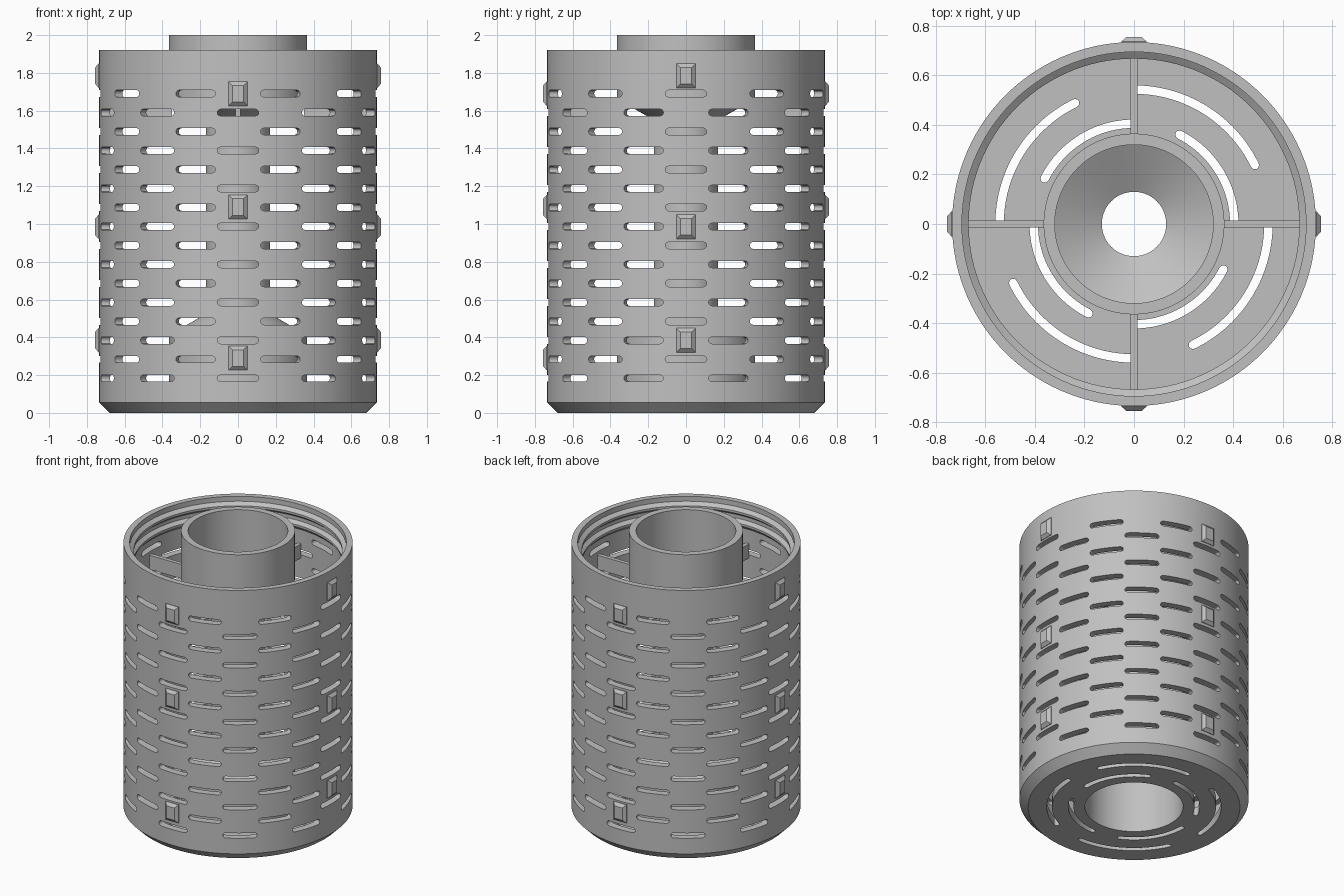
import bpy, bmesh, math
from mathutils import Matrix, Vector

cube = bpy.data.objects.get("Cube")
if cube:
    bpy.data.objects.remove(cube, do_unlink=True)

SEG = 120
WALL = 0.735

grey = bpy.data.materials.new("plain_grey")
grey.use_nodes = True
grey.diffuse_color = (0.53, 0.53, 0.53, 1)
grey.node_tree.nodes["Principled BSDF"].inputs["Base Color"].default_value = (0.53, 0.53, 0.53, 1)


def finish(name, bm):
    bmesh.ops.recalc_face_normals(bm, faces=bm.faces[:])
    mesh = bpy.data.meshes.new(name)
    bm.to_mesh(mesh)
    bm.free()
    mesh.materials.append(grey)
    ob = bpy.data.objects.new(name, mesh)
    bpy.context.collection.objects.link(ob)
    return ob


def activate(ob):
    bpy.ops.object.select_all(action="DESELECT")
    ob.select_set(True)
    bpy.context.view_layer.objects.active = ob


def smooth(ob):
    activate(ob)
    bpy.ops.object.shade_smooth_by_angle(angle=math.radians(25))


def bridge(bm, a, b):
    for i in range(len(a)):
        j = (i + 1) % len(a)
        bm.faces.new((a[i], a[j], b[j], b[i]))


def lathe(name, profile):
    """Spin a closed (radius, height) profile around z."""
    bm = bmesh.new()
    rings = []
    for r, z in profile:
        angles = [2 * math.pi * i / SEG for i in range(SEG)]
        rings.append([bm.verts.new((r * math.cos(a), r * math.sin(a), z)) for a in angles])
    for k, ring in enumerate(rings):
        bridge(bm, ring, rings[(k + 1) % len(rings)])
    return finish(name, bm)


def loft(bm, lower, upper):
    """Solid between two matching outlines."""
    a = [bm.verts.new(p) for p in lower]
    b = [bm.verts.new(p) for p in upper]
    bridge(bm, a, b)
    bm.faces.new(a[::-1])
    bm.faces.new(b)


def cut(ob, cutter):
    cutter.hide_render = True
    mod = ob.modifiers.new("slots", "BOOLEAN")
    mod.operation = "DIFFERENCE"
    mod.solver = "EXACT"
    mod.object = cutter
    activate(ob)
    bpy.ops.object.modifier_apply(modifier=mod.name)
    bpy.data.objects.remove(cutter, do_unlink=True)


# Outer shell with chamfered foot, floor plate and ridged mouth
shell = lathe("outer_shell", [
    (0.365, 0), (0.68, 0), (WALL, 0.055), (WALL, 1.92), (0.695, 1.92),
    (0.695, 1.885), (0.668, 1.865), (0.668, 1.85), (0.692, 1.83),
    (0.692, 1.805), (0.668, 1.785), (0.668, 1.77), (0.685, 1.75),
    (0.685, 0.06), (0.365, 0.06)])

# Staggered rows of rounded wall slots
bm = bmesh.new()
half, rad = 0.11, 0.018
outline = []
for side in (1, -1):
    for k in range(7):
        a = math.pi * (k / 6 - 0.5)
        outline.append((side * (half - rad + rad * math.cos(a)), side * rad * math.sin(a)))
for row in range(16):
    z = 0.183 + row * 0.1005
    for n in range(10):
        turn = Matrix.Rotation(math.radians(36 * n + 18 * (row % 2)), 4, "Z")
        inner = [turn @ Vector((x, -0.62, z + h)) for x, h in outline]
        outer = [turn @ Vector((x, -0.80, z + h)) for x, h in outline]
        loft(bm, inner, outer)
cut(shell, finish("wall_slot_cutter", bm))


# Curved floor slots, two in each quarter
def arc_outline(radius, start, end, width, z):
    pts = []
    steps = 20
    for side in (1, -1):
        r = radius + side * width / 2
        sweep = [start + (end - start) * i / steps for i in range(steps + 1)]
        for a in sweep[::side]:
            pts.append(Vector((r * math.cos(a), r * math.sin(a), z)))
        # rounded end
        a = end if side == 1 else start
        mid = Vector((radius * math.cos(a), radius * math.sin(a), z))
        out = Vector((math.cos(a), math.sin(a), 0)) * side
        along = Vector((-math.sin(a), math.cos(a), 0)) * side
        for k in range(1, 6):
            t = math.pi * k / 6
            pts.append(mid + (out * math.cos(t) + along * math.sin(t)) * width / 2)
    return pts


bm = bmesh.new()
for quarter in range(4):
    for radius, first, last in ((0.405, 1, 63), (0.543, 26, 89)):
        ends = [math.radians(90 * quarter + d) for d in (first, last)]
        loft(bm, arc_outline(radius, *ends, 0.034, -0.05),
             arc_outline(radius, *ends, 0.034, 0.12))
cut(shell, finish("floor_slot_cutter", bm))
smooth(shell)

# Central tube: wide ends joined by a narrow waist
tube = lathe("centre_tube", [
    (0.365, 0), (0.365, 0.41), (0.17, 0.525), (0.17, 1.55), (0.365, 1.663),
    (0.365, 2.0), (0.32, 2.0), (0.32, 1.645), (0.13, 1.535), (0.13, 0.54),
    (0.315, 0.43), (0.315, 0)])
smooth(tube)

# Four ribs holding the tube, and raised studs on the four sides
for side, label in enumerate(("front", "left", "back", "right")):
    turn = Matrix.Rotation(math.radians(90 * side), 4, "Z")

    def rectangle(w, h, y, z):
        return [turn @ Vector((sx * w, -y, z + sz * h))
                for sx, sz in ((-1, -1), (1, -1), (1, 1), (-1, 1))]

    bm = bmesh.new()
    loft(bm, rectangle(0.014, 0.05, 0.35, 1.60), rectangle(0.014, 0.05, 0.687, 1.60))
    finish(label + "_rib", bm)

    heights = (0.29, 1.09, 1.69) if side % 2 == 0 else (0.385, 0.985, 1.785)
    bm = bmesh.new()
    for z in heights:
        levels = [rectangle(0.05, 0.064, 0.70, z), rectangle(0.05, 0.064, 0.738, z),
                  rectangle(0.03, 0.044, 0.756, z)]
        rings = [[bm.verts.new(p) for p in level] for level in levels]
        bridge(bm, rings[0], rings[1])
        bridge(bm, rings[1], rings[2])
        bm.faces.new(rings[0])
        bm.faces.new(rings[2])
    finish(label + "_studs", bm)
